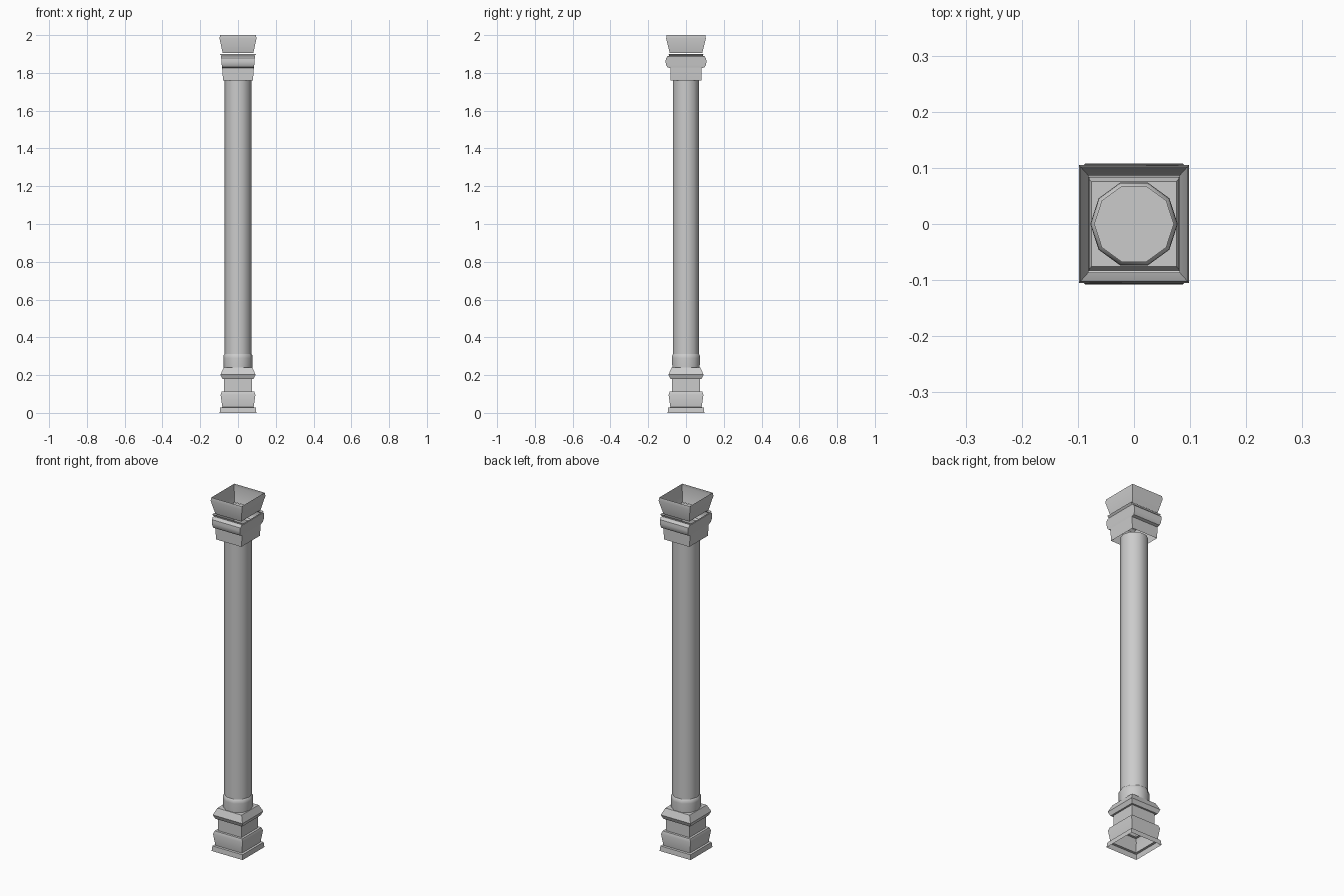
import bpy, bmesh, math

if "Cube" in bpy.data.objects:
    bpy.data.objects.remove(bpy.data.objects["Cube"])


def loft(name, rings, cap_bottom=False, cap_top=False, smooth=30):
    """Skin a list of closed point rings into one open or capped shell."""
    bm = bmesh.new()
    loops = [[bm.verts.new(p) for p in ring] for ring in rings]
    n = len(loops[0])
    for a, b in zip(loops, loops[1:]):
        for i in range(n):
            j = (i + 1) % n
            bm.faces.new((a[i], a[j], b[j], b[i]))
    if cap_bottom:
        bm.faces.new(loops[0][::-1])
    if cap_top:
        bm.faces.new(loops[-1])
    mesh = bpy.data.meshes.new(name)
    bm.to_mesh(mesh)
    bm.free()
    ob = bpy.data.objects.new(name, mesh)
    bpy.context.collection.objects.link(ob)
    bpy.ops.object.select_all(action='DESELECT')
    ob.select_set(True)
    bpy.context.view_layer.objects.active = ob
    bpy.ops.object.shade_smooth_by_angle(angle=math.radians(smooth))
    return ob


def rect(hx, hy, z):
    return [(-hx, -hy, z), (hx, -hy, z), (hx, hy, z), (-hx, hy, z)]


def decagon(r, z):
    return [(r * math.cos(math.tau * i / 10), r * math.sin(math.tau * i / 10), z)
            for i in range(10)]


# Square pedestal, open underneath: plinth, flared block, neck, moulding
base = [(.097, 0), (.094, .028), (.083, .03), (.092, .095), (.086, .112),
        (.073, .112), (.073, .18), (.083, .18), (.093, .203), (.076, .24)]
loft("pedestal", [rect(w, w, z) for w, z in base], cap_top=True)

# Ten-sided collar and shaft
loft("collar", [decagon(r, z) for r, z in
                [(.076, .24), (.078, .29), (.077, .304), (.071, .312)]], smooth=40)
loft("shaft", [decagon(.071, .24), decagon(.071, 1.765)], cap_top=True, smooth=40)

# Capital shell with a roll on the front and back, and a thin lip above
capital = [(.079, .083, 1.76), (.084, .083, 1.825), (.084, .098, 1.83),
           (.086, .106, 1.842), (.087, .108, 1.86), (.089, .106, 1.878),
           (.09, .097, 1.888), (.087, .089, 1.89), (.097, .092, 1.9)]
loft("capital", [rect(*p) for p in capital])

# Open, outward-flaring top block
loft("top_block", [rect(.081, .086, 1.905), rect(.098, .105, 1.982),
                   rect(.095, .102, 2.0)])
